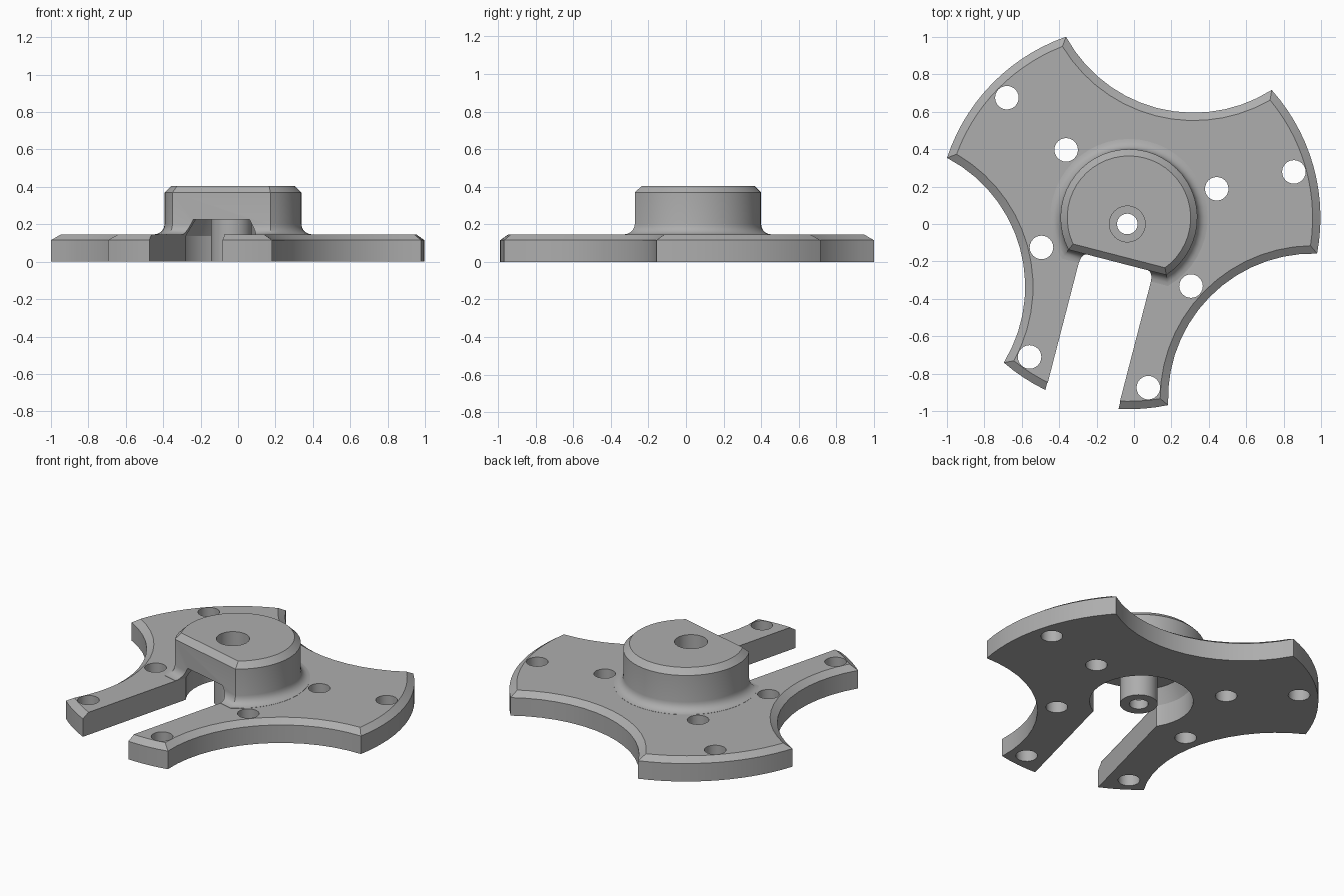
import bpy, bmesh, math
from mathutils import Matrix

if "Cube" in bpy.data.objects:
    bpy.data.objects.remove(bpy.data.objects["Cube"], do_unlink=True)

TILT = Matrix.Translation((-0.027, 0.034, 0)) @ Matrix.Rotation(math.radians(-14.5), 4, "Z")
PIN_Y = -0.035

grey = bpy.data.materials.new("Grey")
grey.use_nodes = True
colour = (0.42, 0.42, 0.42, 1)
grey.diffuse_color = colour
grey.node_tree.nodes["Principled BSDF"].inputs["Base Color"].default_value = colour


def loft(name, rings):
    """Solid through matching outlines, each given as (points, height)."""
    bm = bmesh.new()
    rows = [[bm.verts.new((x, y, z)) for x, y in pts] for pts, z in rings]
    n = len(rows[0])
    for low, high in zip(rows, rows[1:]):
        for i in range(n):
            j = (i + 1) % n
            bm.faces.new((low[i], low[j], high[j], high[i]))
    bm.faces.new(rows[0][::-1])
    bm.faces.new(rows[-1])
    bmesh.ops.recalc_face_normals(bm, faces=bm.faces)
    mesh = bpy.data.meshes.new(name)
    bm.to_mesh(mesh)
    bm.free()
    mesh.materials.append(grey)
    obj = bpy.data.objects.new(name, mesh)
    bpy.context.collection.objects.link(obj)
    return obj


def circle(r, x=0, y=0, n=40):
    return [(x + r * math.cos(math.tau * i / n), y + r * math.sin(math.tau * i / n)) for i in range(n)]


def combine(target, tool, operation):
    """Boolean the tool into the target and discard the tool."""
    mod = target.modifiers.new("Boolean", "BOOLEAN")
    mod.operation, mod.object, mod.solver = operation, tool, "EXACT"
    graph = bpy.context.evaluated_depsgraph_get()
    mesh = bpy.data.meshes.new_from_object(target.evaluated_get(graph))
    target.modifiers.clear()
    target.data = mesh
    bpy.data.objects.remove(tool, do_unlink=True)


def plate_outline(inset, steps=14):
    """Disc with three scooped sides."""
    R, r, D = 1.024 - inset, 0.7765 + inset, 1.3815
    a = math.acos((R * R + D * D - r * r) / (2 * R * D))
    b = math.asin(R * math.sin(a) / r)
    pts = []
    for k in range(3):
        c = math.pi / 2 + k * math.tau / 3
        for i in range(steps):
            t = c + b - 2 * b * i / steps
            pts.append((D * math.cos(c) - r * math.cos(t), D * math.sin(c) - r * math.sin(t)))
        for i in range(steps):
            t = c + a + (math.tau / 3 - 2 * a) * i / steps
            pts.append((R * math.cos(t), R * math.sin(t)))
    return pts


def hub_outline(grow, steps=36):
    """Circle with a flat on the slot side."""
    r, flat = 0.366 + grow, 0.247 + grow
    a = math.asin(flat / r)
    return [(r * math.cos(t), r * math.sin(t))
            for t in (-a + (math.pi + 2 * a) * i / steps for i in range(steps + 1))]


# Plate with chamfered top rim
body = loft("hub_plate", [(plate_outline(0), 0), (plate_outline(0), 0.115), (plate_outline(0.042), 0.145)])

# Hub with filleted foot and chamfered top
F = 0.055
rings = [(hub_outline(F), 0.1)]
for i in range(6):
    t = math.pi / 2 * i / 5
    rings.append((hub_outline(F * (1 - math.sin(t))), 0.146 + F * (1 - math.cos(t))))
rings += [(hub_outline(0), 0.37), (hub_outline(-0.036), 0.405)]
combine(body, loft("hub", rings), "UNION")

# Open slot with tapered ceiling
def slot_outline(w):
    return [(-w, -1.3), (w, -1.3), (w, -0.1), (-w, -0.1)]

combine(body, loft("slot", [(slot_outline(w), z) for w, z in
                            ((0.202, -0.1), (0.202, 0.14), (0.155, 0.225))]), "DIFFERENCE")

# Round pocket under the hub
combine(body, loft("pocket", [(circle(r), z) for r, z in
                              ((0.3, -0.1), (0.3, 0.137), (0.25, 0.2251))]), "DIFFERENCE")

# Central pin with stepped bore
combine(body, loft("pin", [(circle(0.109, 0, PIN_Y), z) for z in (0, 0.3)]), "UNION")
for r, z in ((0.096, 0.06), (0.055, -0.1)):
    combine(body, loft("bore", [(circle(r, 0, PIN_Y), h) for h in (z, 0.6)]), "DIFFERENCE")

# Mounting holes, mirrored about the slot axis
for dist, angle in ((0.494, 57.3), (0.494, 123.3), (0.915, 60), (0.915, 159)):
    for side in (-1, 1):
        t = math.radians(90 + side * angle)
        hole = circle(0.063, dist * math.cos(t), dist * math.sin(t), 24)
        combine(body, loft("hole", [(hole, -0.1), (hole, 0.6)]), "DIFFERENCE")

# Place and shade
body.data.transform(TILT)
bpy.ops.object.select_all(action="DESELECT")
body.select_set(True)
bpy.context.view_layer.objects.active = body
bpy.ops.object.shade_smooth_by_angle(angle=math.radians(25))
